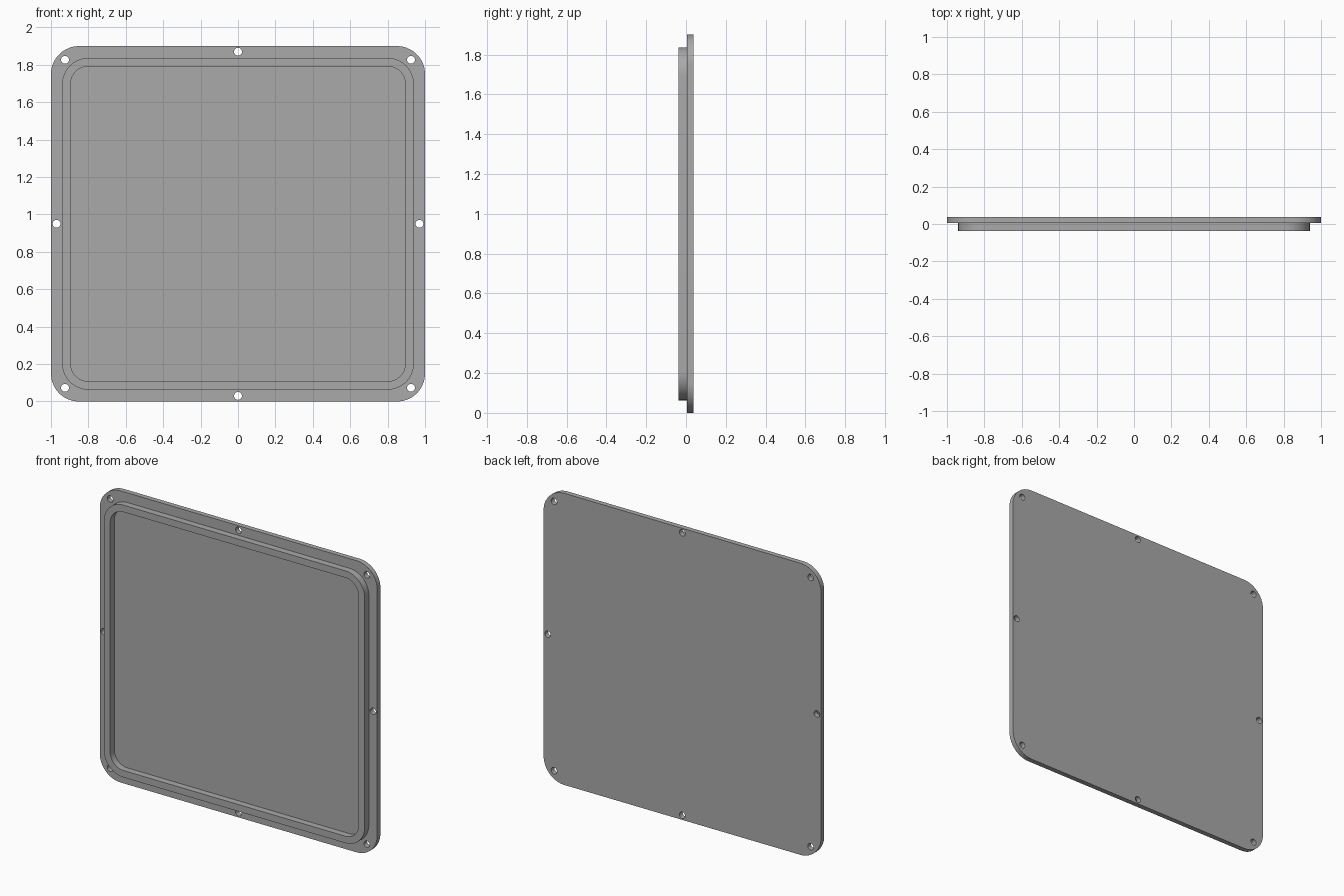
import bpy, bmesh
from math import sin, cos, pi

cube = bpy.data.objects.get("Cube")
if cube:
    bpy.data.objects.remove(cube, do_unlink=True)

BACK, FLANGE, FRONT = 0.038, 0.005, -0.038   # depth levels along y
HEIGHT = 1.9
MID = HEIGHT / 2

grey = bpy.data.materials.new("plain grey")
grey.use_nodes = True
colour = (0.40, 0.40, 0.40, 1)
grey.diffuse_color = colour
grey.node_tree.nodes["Principled BSDF"].inputs["Base Color"].default_value = colour


def rounded_rect(half_w, half_h, radius, steps=16):
    """Outline of a rounded rectangle, as x, z pairs."""
    points = []
    for corner, (sx, sz) in enumerate([(1, 1), (-1, 1), (-1, -1), (1, -1)]):
        for i in range(steps + 1):
            a = (corner + i / steps) * pi / 2
            points.append((sx * (half_w - radius) + radius * cos(a),
                           MID + sz * (half_h - radius) + radius * sin(a)))
    return points


def circle(x, z, radius=0.021, steps=24):
    return [(x + radius * cos(2 * pi * i / steps),
             z + radius * sin(2 * pi * i / steps)) for i in range(steps)]


bm = bmesh.new()


def ring(outline, y):
    """Closed loop of vertices and edges at depth y."""
    verts = [bm.verts.new((x, y, z)) for x, z in outline]
    edges = [bm.edges.new((v, verts[i - 1])) for i, v in enumerate(verts)]
    return verts, edges


def wall(a, b):
    va, vb = a[0], b[0]
    for i in range(len(va)):
        bm.faces.new((va[i - 1], va[i], vb[i], vb[i - 1]))


def cap(*rings):
    """Flat face inside the first ring, with the other rings as openings."""
    edges = [e for r in rings for e in r[1]]
    bmesh.ops.triangle_fill(bm, edges=edges, use_beauty=True, normal=(0, -1, 0))


# Outlines of the flange, the raised rim and the screw holes
outer = rounded_rect(1.0, MID, 0.15)
rim_out = rounded_rect(0.94, 0.887, 0.14)
rim_in = rounded_rect(0.895, 0.842, 0.095)
holes = [circle(sx * 0.925, MID + sz * 0.877) for sx in (-1, 1) for sz in (-1, 1)]
holes += [circle(0, MID + s * 0.92) for s in (-1, 1)]
holes += [circle(s * 0.97, MID) for s in (-1, 1)]

outer_back, outer_front = ring(outer, BACK), ring(outer, FLANGE)
holes_back = [ring(h, BACK) for h in holes]
holes_front = [ring(h, FLANGE) for h in holes]
rim_base, rim_top = ring(rim_out, FLANGE), ring(rim_out, FRONT)
floor_edge, lip_top = ring(rim_in, FLANGE), ring(rim_in, FRONT)

# Flat faces: back, flange, rim top and recessed floor
cap(outer_back, *holes_back)
cap(outer_front, rim_base, *holes_front)
cap(rim_top, lip_top)
cap(floor_edge)

# Side walls of the flange, rim and holes
wall(outer_back, outer_front)
wall(rim_base, rim_top)
wall(lip_top, floor_edge)
for b, f in zip(holes_back, holes_front):
    wall(b, f)

bmesh.ops.recalc_face_normals(bm, faces=bm.faces)
mesh = bpy.data.meshes.new("cover_panel")
bm.to_mesh(mesh)
bm.free()
mesh.materials.append(grey)
panel = bpy.data.objects.new("cover_panel", mesh)
bpy.context.collection.objects.link(panel)

bpy.ops.object.select_all(action='DESELECT')
panel.select_set(True)
bpy.context.view_layer.objects.active = panel
bpy.ops.object.shade_smooth_by_angle(angle=pi / 6)
